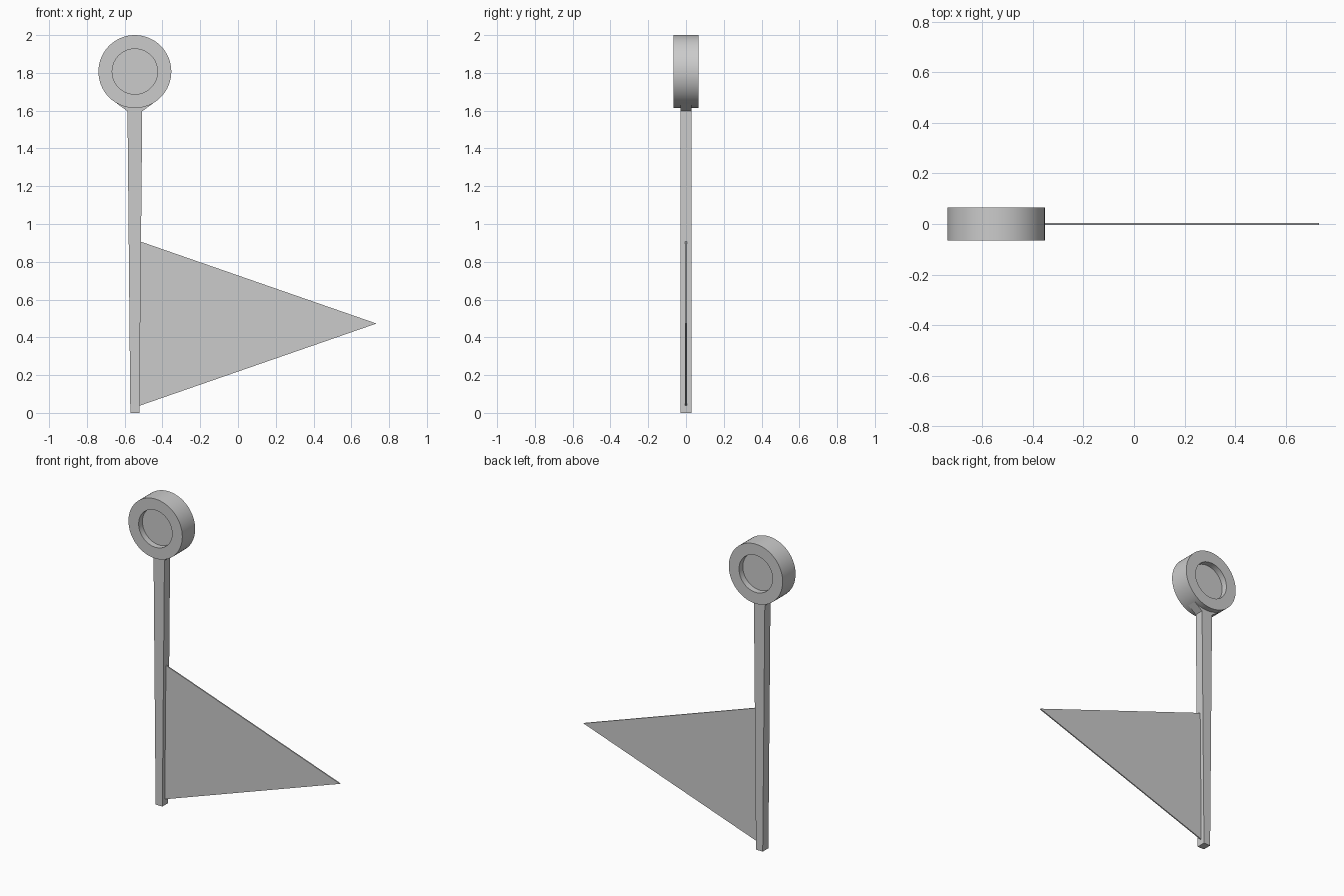
import bpy, bmesh, math

if "Cube" in bpy.data.objects:
    bpy.data.objects.remove(bpy.data.objects["Cube"])

CX = -0.546          # pole and head axis
HEAD_Z = 1.807       # head centre height


def finish(name, bm):
    bmesh.ops.remove_doubles(bm, verts=bm.verts, dist=1e-5)
    bmesh.ops.recalc_face_normals(bm, faces=bm.faces)
    mesh = bpy.data.meshes.new(name)
    bm.to_mesh(mesh)
    bm.free()
    obj = bpy.data.objects.new(name, mesh)
    bpy.context.collection.objects.link(obj)
    return obj


def plate(name, outline, half):
    """Extrude an (x, z) outline to +-half along y."""
    bm = bmesh.new()
    face = bm.faces.new([bm.verts.new((x, -half, z)) for x, z in outline])
    out = bmesh.ops.extrude_face_region(bm, geom=[face])
    verts = [g for g in out["geom"] if isinstance(g, bmesh.types.BMVert)]
    bmesh.ops.translate(bm, verts=verts, vec=(0, 2 * half, 0))
    return finish(name, bm)


# Pole: slightly tapered, flaring out into the head
side = [(0.024, 0.0), (0.039, 1.597), (0.097, 1.639)]
pole_outline = [(CX + w, z) for w, z in side] + [(CX - w, z) for w, z in reversed(side)]
plate("pole", pole_outline, 0.029)

# Triangular blade, thin, attached along the pole edge
plate("blade", [(-0.524, 0.037), (0.733, 0.473), (-0.516, 0.907)], 0.004)

# Round head: drum with a shallow round recess on both faces
profile = [(0, -0.027), (0.12, -0.027), (0.12, -0.066), (0.193, -0.066),
           (0.193, 0.066), (0.12, 0.066), (0.12, 0.027), (0, 0.027)]
bm = bmesh.new()
verts = [bm.verts.new((CX + r, y, HEAD_Z)) for r, y in profile]
edges = [bm.edges.new(pair) for pair in zip(verts, verts[1:])]
bmesh.ops.spin(bm, geom=verts + edges, cent=(CX, 0, HEAD_Z), axis=(0, 1, 0),
               angle=math.tau, steps=64)
head = finish("round_head", bm)
bpy.context.view_layer.objects.active = head
head.select_set(True)
bpy.ops.object.shade_smooth_by_angle(angle=math.radians(30))
